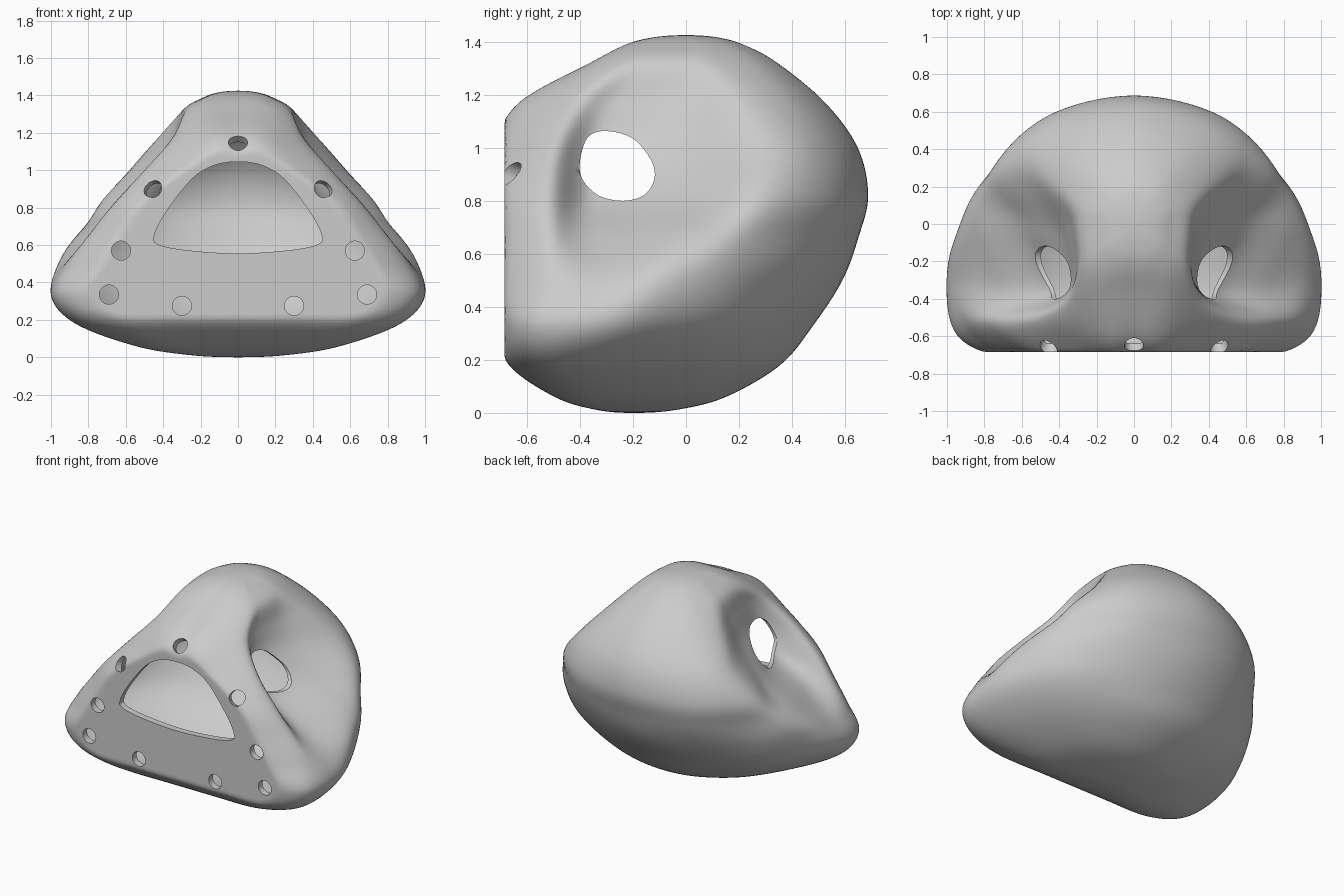
import bpy
import bmesh
import math
from mathutils import Vector

if "Cube" in bpy.data.objects:
    bpy.data.objects.remove(bpy.data.objects["Cube"], do_unlink=True)

FRONT = -0.685
WALL = 0.047
STEPS = 8


def catmull(a, b, c, d, t):
    return 0.5 * (2 * b + (c - a) * t + (2 * a - 5 * b + 4 * c - d) * t * t
                  + (3 * b - a - 3 * c + d) * t ** 3)


def smooth_loop(points, steps=STEPS):
    """Closed smooth curve through the given points."""
    n = len(points)
    return [catmull(points[i - 1], points[i], points[(i + 1) % n], points[(i + 2) % n], s / steps)
            for i in range(n) for s in range(steps)]


def mirrored(half):
    """Close a half outline that starts and ends on the centre line."""
    return half + [Vector((-p.x, *p[1:])) for p in half[-2:0:-1]]


def section(z, front, side, back):
    """Horizontal section: flat front, side points from front to back, back."""
    half = [Vector((0, front, z)), Vector((side[0][0] / 2, front, z))]
    half += [Vector((x, y, z)) for x, y in side] + [Vector((0, back, z))]
    return mirrored(half)


def scaled(ring, pole, factor, z):
    flat = [pole.lerp(Vector((p.x, p.y, pole.z)), factor) for p in ring]
    return [Vector((p.x, p.y, z)) for p in flat]


def make_object(name, bm):
    bmesh.ops.recalc_face_normals(bm, faces=bm.faces[:])
    mesh = bpy.data.meshes.new(name)
    bm.to_mesh(mesh)
    bm.free()
    obj = bpy.data.objects.new(name, mesh)
    bpy.context.collection.objects.link(obj)
    return obj


def add_prism(bm, outline, offset):
    """Closed prism swept from an outline along the offset."""
    near = [bm.verts.new(p) for p in outline]
    far = [bm.verts.new(p + offset) for p in outline]
    bm.faces.new(near)
    bm.faces.new(far[::-1])
    for i in range(len(near)):
        bm.faces.new((near[i - 1], near[i], far[i], far[i - 1]))


# Body sections: front edge, front ridge, side hollow, flank, rear ridge, rear
rings = [
    section(0.18, -0.665, [(0.64, -0.66), (0.82, -0.58), (0.87, -0.44),
                           (0.8, -0.22), (0.6, 0.09), (0.3, 0.29)], 0.355),
    section(0.33, -0.72, [(0.75, -0.695), (0.945, -0.595), (1.0, -0.38),
                          (0.95, -0.14), (0.73, 0.19), (0.37, 0.41)], 0.48),
    section(0.5, -0.74, [(0.66, -0.715), (0.89, -0.55), (0.93, -0.32),
                         (0.955, -0.08), (0.8, 0.22), (0.44, 0.49)], 0.59),
    section(0.66, -0.74, [(0.57, -0.715), (0.79, -0.53), (0.71, -0.34),
                          (0.85, 0.01), (0.79, 0.25), (0.46, 0.55)], 0.65),
    section(0.82, -0.74, [(0.48, -0.71), (0.665, -0.52), (0.46, -0.34),
                          (0.62, 0.01), (0.735, 0.29), (0.465, 0.575)], 0.687),
    section(1.0, -0.72, [(0.33, -0.66), (0.5, -0.5), (0.36, -0.34),
                         (0.425, -0.05), (0.58, 0.31), (0.4, 0.54)], 0.648),
    section(1.17, -0.625, [(0.24, -0.55), (0.35, -0.42), (0.315, -0.27),
                           (0.35, -0.02), (0.43, 0.23), (0.3, 0.43)], 0.525),
    section(1.32, -0.36, [(0.19, -0.33), (0.265, -0.25), (0.285, -0.14),
                          (0.295, 0), (0.285, 0.13), (0.19, 0.28)], 0.345),
]

# Rounded underside and crown close the body towards two poles
bottom, top = Vector((0, -0.2, 0)), Vector((0, 0, 1.425))
under = [scaled(rings[0], bottom, f, z) for f, z in ((0, 0), (0.3, 0.012), (0.63, 0.06))]
crown = [scaled(rings[-1], top, f, z) for f, z in ((0.62, 1.39), (0.33, 1.417), (0, 1.425))]
rings = under + rings + crown


def beyond(pole, ring):
    return [Vector((2 * pole.x - p.x, 2 * pole.y - p.y, p.z)) for p in ring]


rings = [beyond(bottom, rings[1])] + rings + [beyond(top, rings[-2])]
loops = [smooth_loop(r) for r in rings]

# Loft the body skin
bm = bmesh.new()
rows = []
last = len(loops) - 3
for i in range(1, last + 1):
    for s in range(STEPS + (i == last)):
        row = []
        for a, b, c, d in zip(*loops[i - 1:i + 3]):
            p = catmull(a, b, c, d, s / STEPS)
            p.y = max(p.y, FRONT)
            row.append(bm.verts.new(p))
        rows.append(row)
for low, high in zip(rows, rows[1:]):
    for i in range(len(low)):
        bm.faces.new((low[i - 1], low[i], high[i], high[i - 1]))
bmesh.ops.remove_doubles(bm, verts=bm.verts[:], dist=0.0001)
body = make_object("hollow_body", bm)

# The wall thins out towards the side openings
wall = body.vertex_groups.new(name="wall")
hollow = Vector((0.43, -0.26, 0.93))
for v in body.data.vertices:
    away = (Vector((abs(v.co.x), v.co.y, v.co.z)) - hollow).length
    wall.add([v.index], min(1, max(0.35, away / 0.4)), "REPLACE")

# Front opening
cut = bmesh.new()
opening = [(0, 1.045), (0.13, 1.025), (0.25, 0.95), (0.385, 0.775), (0.447, 0.655),
           (0.43, 0.605), (0.28, 0.573), (0, 0.555)]
outline = mirrored([Vector((x, -0.8, z)) for x, z in opening])
add_prism(cut, smooth_loop(outline, 5), Vector((0, 0.3, 0)))

# Side openings, cut straight across
side_hole = [(-0.4, 0.95), (-0.37, 1.04), (-0.3, 1.063), (-0.2, 1.035), (-0.13, 0.95),
             (-0.12, 0.88), (-0.16, 0.82), (-0.24, 0.8), (-0.33, 0.82), (-0.39, 0.88)]
outline = [Vector((-0.9, y, z)) for y, z in side_hole]
add_prism(cut, smooth_loop(outline, 4), Vector((1.8, 0, 0)))

# Ring of round holes around the face, each square to the surface
ahead = (0, -1, 0)
holes = [((0, -0.645, 1.145), (0, -1, 0.9))]
for s in (-1, 1):
    holes += [((s * 0.455, -0.66, 0.9), (s * 0.3, -1, 0.35)), ((s * 0.625, FRONT, 0.57), ahead),
              ((s * 0.69, FRONT, 0.335), ahead), ((s * 0.3, FRONT, 0.275), ahead)]
for centre, direction in holes:
    axis = Vector(direction).normalized()
    right = axis.cross(Vector((0, 0, 1))).normalized()
    up = right.cross(axis)
    turn = [math.tau * k / 32 for k in range(32)]
    start = Vector(centre) + axis * 0.1
    circle = [start + 0.051 * (right * math.cos(a) + up * math.sin(a)) for a in turn]
    add_prism(cut, circle, axis * -0.22)
cutter = make_object("opening_cutter", cut)
cutter.hide_render = True

# Hollow the body into a shell, then cut the openings
bpy.ops.object.select_all(action="DESELECT")
body.select_set(True)
bpy.context.view_layer.objects.active = body
shell = body.modifiers.new("shell", "SOLIDIFY")
shell.thickness = WALL
shell.offset = -1
shell.vertex_group = wall.name
bpy.ops.object.modifier_apply(modifier=shell.name)
openings = body.modifiers.new("openings", "BOOLEAN")
openings.operation = "DIFFERENCE"
openings.solver = "EXACT"
openings.object = cutter
bpy.ops.object.modifier_apply(modifier=openings.name)
bpy.data.objects.remove(cutter, do_unlink=True)

# Plain grey finish
grey = bpy.data.materials.new("plain_grey")
grey.use_nodes = True
grey.diffuse_color = (0.6, 0.6, 0.6, 1)
grey.node_tree.nodes["Principled BSDF"].inputs["Base Color"].default_value = (0.6, 0.6, 0.6, 1)
body.data.materials.clear()
body.data.materials.append(grey)
bpy.ops.object.shade_smooth_by_angle(angle=math.radians(35))
